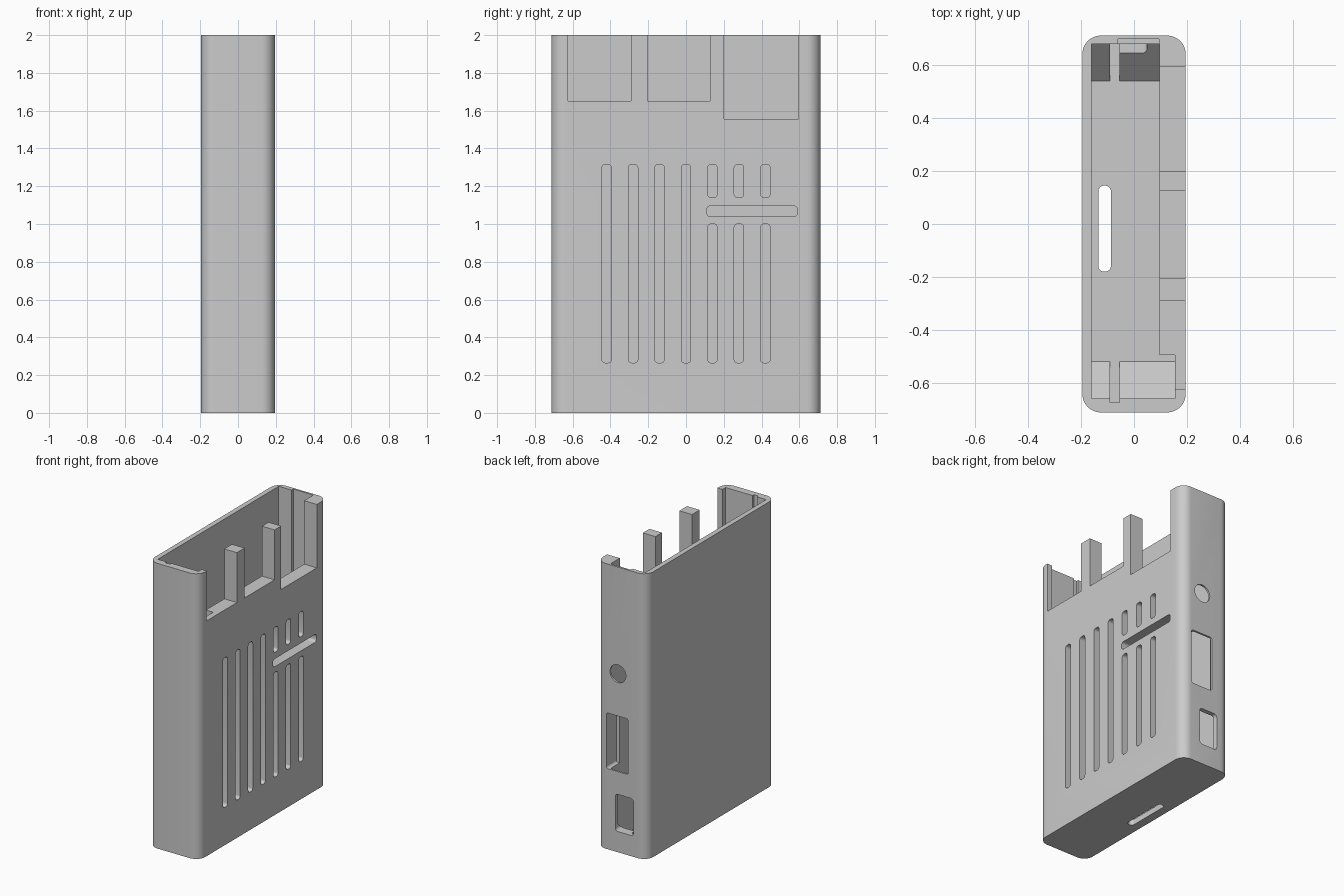
import bpy, bmesh, math

old = bpy.data.objects.get("Cube")
if old:
    bpy.data.objects.remove(old, do_unlink=True)

grey = bpy.data.materials.new("light_grey")
grey.use_nodes = True
grey.diffuse_color = (0.6, 0.6, 0.6, 1)
grey.node_tree.nodes["Principled BSDF"].inputs["Base Color"].default_value = (0.6, 0.6, 0.6, 1)

PLACE = {
    "X": lambda a, b, t: (t, a, b),
    "Y": lambda a, b, t: (a, t, b),
    "Z": lambda a, b, t: (a, b, t),
}


def prism(name, axis, points, lo, hi):
    """Extrude a 2D outline along an axis between lo and hi."""
    bm = bmesh.new()
    ends = [[bm.verts.new(PLACE[axis](a, b, t)) for a, b in points] for t in (lo, hi)]
    n = len(points)
    for ring in ends:
        bm.faces.new(ring)
    for i in range(n):
        j = (i + 1) % n
        bm.faces.new((ends[0][i], ends[0][j], ends[1][j], ends[1][i]))
    bmesh.ops.recalc_face_normals(bm, faces=bm.faces)
    mesh = bpy.data.meshes.new(name)
    bm.to_mesh(mesh)
    bm.free()
    mesh.materials.append(grey)
    obj = bpy.data.objects.new(name, mesh)
    bpy.context.collection.objects.link(obj)
    return obj


def rounded(a0, a1, b0, b1, r=0.0, steps=5):
    """Outline of a rectangle with rounded corners."""
    if r == 0:
        return [(a0, b0), (a1, b0), (a1, b1), (a0, b1)]
    corners = [(a1 - r, b1 - r), (a0 + r, b1 - r), (a0 + r, b0 + r), (a1 - r, b0 + r)]
    return [(ca + r * math.cos(math.pi / 2 * (q + s / steps)),
             cb + r * math.sin(math.pi / 2 * (q + s / steps)))
            for q, (ca, cb) in enumerate(corners) for s in range(steps + 1)]


W, D, H = 0.195, 0.712, 2.0      # half width, half depth, height
FLOOR, OVER = 0.04, 2.1          # floor level, height cutters reach above the rim

case = prism("case_shell", "Z", rounded(-W, W, -D, D, 0.07, 8), 0, H)


def cut(axis, points, lo, hi):
    """Subtract a prism from the case."""
    tool = prism("cutter", axis, points, lo, hi)
    tool.hide_render = True
    mod = case.modifiers.new("cut", "BOOLEAN")
    mod.operation = "DIFFERENCE"
    mod.solver = "EXACT"
    mod.object = tool
    bpy.context.view_layer.objects.active = case
    bpy.ops.object.modifier_apply(modifier=mod.name)
    bpy.data.objects.remove(tool, do_unlink=True)


# Main cavity with sloped ends at the floor
cut("X", [(-0.66, OVER), (-0.66, 0.18), (-0.52, FLOOR),
          (0.54, FLOOR), (0.68, 0.18), (0.68, OVER)], -0.16, 0.097)
# Wider pocket at the front end
cut("X", [(-0.66, OVER), (-0.66, 0.18), (-0.52, FLOOR),
          (-0.495, FLOOR), (-0.495, OVER)], 0.0, 0.155)
# Board guide groove and the thinned area behind the sockets
cut("Z", rounded(-0.09, -0.055, -0.675, 0.68), FLOOR, OVER)
cut("Z", rounded(-0.06, 0.095, 0.6, 0.698), 0.5, OVER)

# Notches in the rim of the vented wall
for y0, y1, z in ((-0.625, -0.29, 1.65), (-0.205, 0.127, 1.65), (0.2, 0.595, 1.555)):
    cut("X", rounded(y0, y1, z, OVER), 0.05, 0.3)

# Vent slots: four long, three split around a cross slot
for i in range(7):
    y = -0.42 + 0.14 * i
    spans = [(0.265, 1.315)] if i < 4 else [(0.265, 1.0), (1.14, 1.315)]
    for z0, z1 in spans:
        cut("X", rounded(y - 0.025, y + 0.025, z0, z1, 0.018), 0.05, 0.3)
cut("X", rounded(0.11, 0.59, 1.04, 1.095, 0.018), 0.05, 0.3)

# Socket openings through the back wall
cut("Y", rounded(-0.09, 0.05, 0.145, 0.405, 0.02), 0.6, 0.8)
cut("Y", rounded(-0.05, 0.12, 0.565, 0.955, 0.015), 0.6, 0.8)
cut("Y", rounded(-0.032, 0.092, 1.19, 1.314, 0.0615, 8), 0.6, 0.8)

# Card slot through the floor
cut("Z", rounded(-0.135, -0.087, -0.18, 0.145, 0.022), -0.1, 0.1)

# Smooth the rounded corners, keep edges sharp
bpy.ops.object.select_all(action="DESELECT")
case.select_set(True)
bpy.context.view_layer.objects.active = case
bpy.ops.object.shade_smooth_by_angle(angle=math.radians(25))
